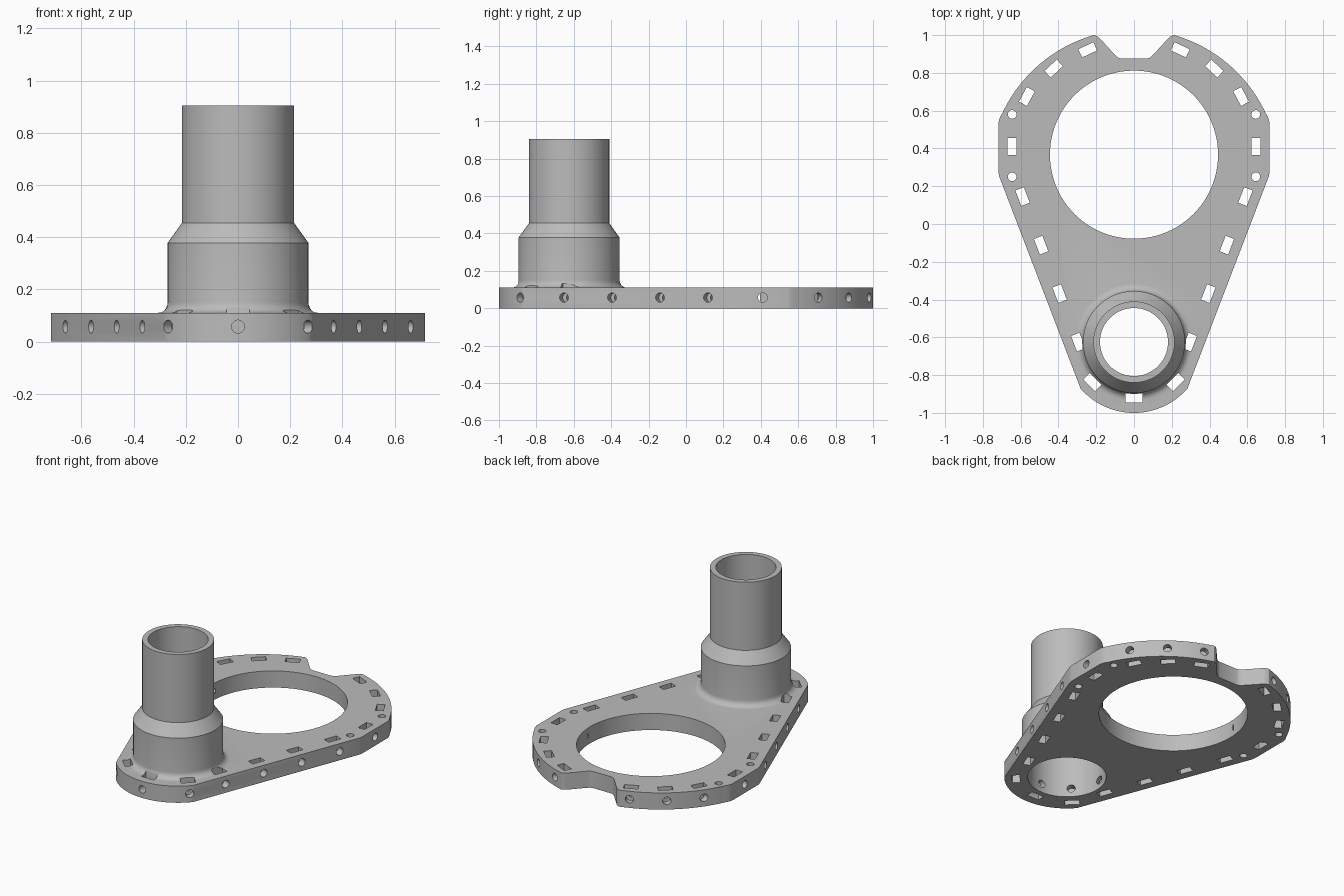
import bpy, bmesh
from math import sin, cos, pi, radians, atan2, sqrt
from mathutils import Matrix, Vector

if "Cube" in bpy.data.objects:
    bpy.data.objects.remove(bpy.data.objects["Cube"], do_unlink=True)

THICK = 0.11        # plate thickness
TUBE_Y = -0.625     # tube axis
RING_Y = 0.367      # centre of the large opening

grey = bpy.data.materials.new("grey plastic")
grey.use_nodes = True
grey.diffuse_color = (0.5, 0.5, 0.5, 1)
grey.node_tree.nodes["Principled BSDF"].inputs["Base Color"].default_value = (0.5, 0.5, 0.5, 1)


def make_object(name, bm):
    bmesh.ops.recalc_face_normals(bm, faces=bm.faces)
    mesh = bpy.data.meshes.new(name)
    bm.to_mesh(mesh)
    bm.free()
    mesh.materials.append(grey)
    obj = bpy.data.objects.new(name, mesh)
    bpy.context.collection.objects.link(obj)
    return obj


def extrude_outline(name, points, z0, z1):
    bm = bmesh.new()
    face = bm.faces.new([bm.verts.new((x, y, z0)) for x, y in points])
    made = bmesh.ops.extrude_face_region(bm, geom=[face])
    verts = [v for v in made["geom"] if isinstance(v, bmesh.types.BMVert)]
    bmesh.ops.translate(bm, verts=verts, vec=(0, 0, z1 - z0))
    return make_object(name, bm)


def lathe(name, profile, steps=96):
    """Solid of revolution about the tube axis from (radius, z) points."""
    bm = bmesh.new()
    rings = [[bm.verts.new((r * cos(2 * pi * i / steps), TUBE_Y + r * sin(2 * pi * i / steps), z))
              for i in range(steps)] for r, z in profile]
    for low, high in zip(rings, rings[1:]):
        for i in range(steps):
            j = (i + 1) % steps
            bm.faces.new((low[i], low[j], high[j], high[i]))
    bm.faces.new(rings[0])
    bm.faces.new(rings[-1])
    return make_object(name, bm)


def arc(cx, cy, r, start, end, n):
    return [(cx + r * cos(radians(start + (end - start) * i / n)),
             cy + r * sin(radians(start + (end - start) * i / n))) for i in range(n + 1)]


# Plate outline: right half from the bottom up to the notch, then mirrored
half = arc(0, TUBE_Y, 0.375, -90, -41, 16)
half += [(0.713, 0.25), (0.717, 0.27), (0.717, 0.54), (0.71, 0.565)]
top_r, top_y = 0.77, 0.26
half += arc(0, top_y, top_r, 25, 72.5, 24)
half += [(0.215, 1.0), (0.198, 0.996), (0.183, 0.985),
         (0.098, 0.892), (0.083, 0.88), (0.065, 0.875)]
outline = half + [(-x, y) for x, y in reversed(half) if x > 0.001]
plate = extrude_outline("mounting_plate", outline, 0, THICK)

# Stepped tube with a fillet at its foot, and its bore
foot = [(0.31 - 0.04 * sin(radians(a)), THICK + 0.04 - 0.04 * cos(radians(a)))
        for a in range(0, 91, 15)]
tube = lathe("tube", [(0.31, 0.05)] + foot + [(0.27, 0.378), (0.215, 0.455), (0.215, 0.905)])
bore = lathe("bore_cutter", [(0.235, -0.1), (0.235, 0.378), (0.18, 0.455), (0.18, 1.0)])
opening = extrude_outline("opening_cutter", arc(0, RING_Y, 0.445, 0, 356.25, 95), -0.1, 0.3)

# Nut slots: centre and the outward direction each one faces, in degrees
slots = [(0, -0.92, -90), (0.22, -0.838, -45), (0.645, 0.41, 0),
         (0.567, 0.675, 28), (0.425, 0.823, 47), (0.245, 0.922, 65)]
slots += [(0.59 - 0.0982 * i, 0.145 - 0.2567 * i, -21) for i in range(4)]
slots += [(-x, y, 180 - a) for x, y, a in slots if x > 0]

slot_bm, hole_bm = bmesh.new(), bmesh.new()
for x, y, angle in slots:
    turn = Matrix.Rotation(radians(angle), 4, 'Z')
    place = Matrix.Translation((x, y, 0.015)) @ turn
    bmesh.ops.create_cube(slot_bm, size=1, matrix=place @ Matrix.Diagonal((0.048, 0.088, 0.235, 1)))
    # Screw hole running in from the rim
    depth = 0.274 if abs(x) > 0.6 else 0.17
    inner, outer = 0.073 - depth, 0.15
    middle = Vector((x, y, 0.057)) + turn @ Vector(((inner + outer) / 2, 0, 0))
    bmesh.ops.create_cone(hole_bm, cap_ends=True, segments=20, radius1=0.025, radius2=0.025,
                          depth=outer - inner,
                          matrix=Matrix.Translation(middle) @ turn @ Matrix.Rotation(pi / 2, 4, 'Y'))
# Round pin holes through the widest part
for x in (-0.645, 0.645):
    for y in (0.25, 0.58):
        bmesh.ops.create_cone(slot_bm, cap_ends=True, segments=20, radius1=0.023, radius2=0.023,
                              depth=0.4, matrix=Matrix.Translation((x, y, 0.05)))
slot_cutter = make_object("slot_cutter", slot_bm)
hole_cutter = make_object("screw_hole_cutter", hole_bm)

# Combine the solids and cut the openings
helpers = [(tube, 'UNION'), (bore, 'DIFFERENCE'), (opening, 'DIFFERENCE'),
           (slot_cutter, 'DIFFERENCE'), (hole_cutter, 'DIFFERENCE')]
for helper, operation in helpers:
    mod = plate.modifiers.new(helper.name, 'BOOLEAN')
    mod.operation, mod.solver, mod.object = operation, 'EXACT', helper
    helper.hide_render = True
bpy.context.view_layer.update()
result = bpy.data.meshes.new_from_object(
    plate.evaluated_get(bpy.context.evaluated_depsgraph_get()))
plate.modifiers.clear()
plate.data = result
for helper, _ in helpers:
    bpy.data.objects.remove(helper, do_unlink=True)
plate.name = "plate_with_tube"

# Smooth the round walls, keep the edges sharp
bpy.ops.object.select_all(action='DESELECT')
plate.select_set(True)
bpy.context.view_layer.objects.active = plate
bpy.ops.object.shade_smooth_by_angle(angle=radians(25))
